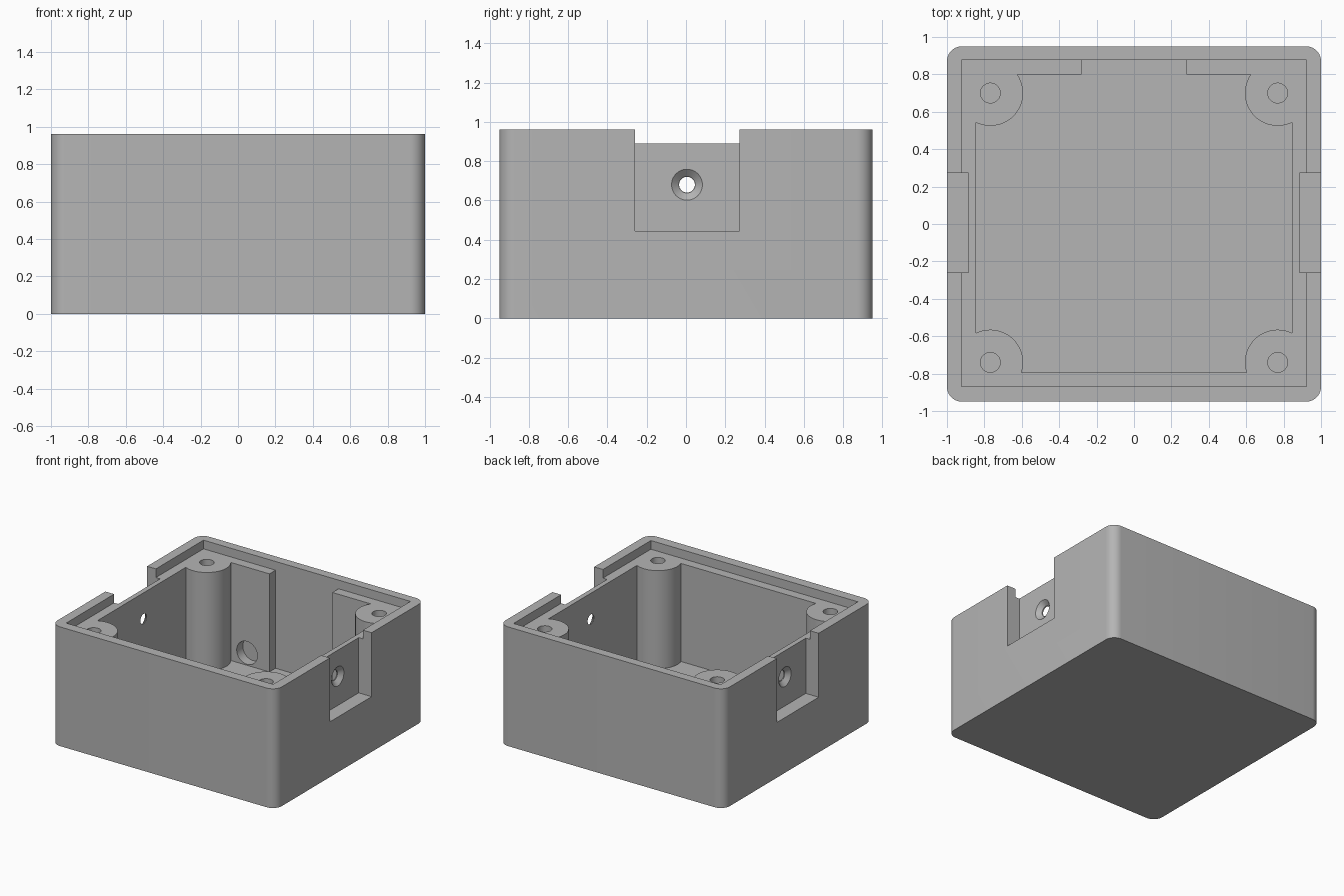
import bpy
import bmesh
from math import radians
from mathutils import Matrix, Vector

cube = bpy.data.objects.get("Cube")
if cube:
    bpy.data.objects.remove(cube, do_unlink=True)

grey = bpy.data.materials.new("plain grey")
grey.use_nodes = True
COLOUR = (0.46, 0.46, 0.46, 1)
grey.diffuse_color = COLOUR
grey.node_tree.nodes["Principled BSDF"].inputs["Base Color"].default_value = COLOUR

TOP, LEDGE, FLOOR = 0.96, 0.89, 0.10
ABOVE = TOP + 0.2


def finish(name, bm):
    mesh = bpy.data.meshes.new(name)
    bm.to_mesh(mesh)
    bm.free()
    mesh.materials.append(grey)
    obj = bpy.data.objects.new(name, mesh)
    bpy.context.collection.objects.link(obj)
    return obj


def box(name, low, high, radius=0):
    """Box between two corners, with optional rounded upright edges."""
    low, high = Vector(low), Vector(high)
    bm = bmesh.new()
    place = Matrix.Translation((low + high) / 2) @ Matrix.Diagonal((*(high - low), 1))
    bmesh.ops.create_cube(bm, size=1, matrix=place)
    if radius:
        upright = [e for e in bm.edges
                   if abs(e.verts[0].co.z - e.verts[1].co.z) > 0.01]
        bmesh.ops.bevel(bm, geom=upright, offset=radius, segments=10,
                        profile=0.5, affect='EDGES')
    return finish(name, bm)


def rod(name, start, end, r1, r2=None, sides=48):
    """Cylinder or cone running from start to end."""
    start, end = Vector(start), Vector(end)
    axis = end - start
    turn = axis.to_track_quat('Z', 'Y').to_matrix().to_4x4()
    bm = bmesh.new()
    bmesh.ops.create_cone(bm, cap_ends=True, segments=sides, radius1=r1,
                          radius2=r1 if r2 is None else r2, depth=axis.length,
                          matrix=Matrix.Translation((start + end) / 2) @ turn)
    return finish(name, bm)


def cut(target, cutter):
    """Subtract the cutter from the target and discard it."""
    mod = target.modifiers.new("cut", 'BOOLEAN')
    mod.operation = 'DIFFERENCE'
    mod.solver = 'EXACT'
    mod.object = cutter
    bpy.context.view_layer.update()
    graph = bpy.context.evaluated_depsgraph_get()
    result = bpy.data.meshes.new_from_object(target.evaluated_get(graph))
    target.modifiers.clear()
    target.data = result
    bpy.data.objects.remove(cutter, do_unlink=True)


# Outer shell with rounded corners
shell = box("enclosure_shell", (-1, -0.95, 0), (1, 0.95, TOP), 0.08)

# Shallow lid recess leaving a thin rim
cut(shell, box("lid_recess", (-0.922, -0.87, LEDGE), (0.922, 0.878, ABOVE)))

# Main cavity, leaving a screw post in each corner
posts = [(x, y) for x in (-0.768, 0.768) for y in (-0.74, 0.70)]
cavity = box("cavity", (-0.845, -0.795, FLOOR), (0.845, 0.80, ABOVE))
for x, y in posts:
    cut(cavity, rod("post", (x, y, -0.2), (x, y, ABOVE + 0.2), 0.175, sides=64))
cut(shell, cavity)

# Screw holes in the posts
for x, y in posts:
    cut(shell, rod("screw_hole", (x, y, 0.4), (x, y, ABOVE), 0.053))

# Wide slot in the inside of the back wall
cut(shell, box("back_slot", (-0.28, 0.7, FLOOR), (0.28, 0.878, ABOVE)))

for s in (-1, 1):
    # Round blind pocket in the inside of the back wall
    cut(shell, rod("back_pocket", (s * 0.48, 0.7, 0.2), (s * 0.48, 0.878, 0.2), 0.092))

    # Side notch, open at the top
    xs = sorted((s * 0.885, s * 1.2))
    cut(shell, box("side_notch", (xs[0], -0.26, 0.445), (xs[1], 0.272, ABOVE)))

    # Countersunk hole through the thin wall behind the notch
    def at(x):
        return (s * x, 0.005, 0.68)
    cut(shell, rod("countersink", at(0.895), at(0.853), 0.09, 0.042))
    cut(shell, rod("side_hole", at(0.95), at(0.8), 0.04))

bpy.ops.object.select_all(action='DESELECT')
shell.select_set(True)
bpy.context.view_layer.objects.active = shell
bpy.ops.object.shade_smooth_by_angle(angle=radians(30))
